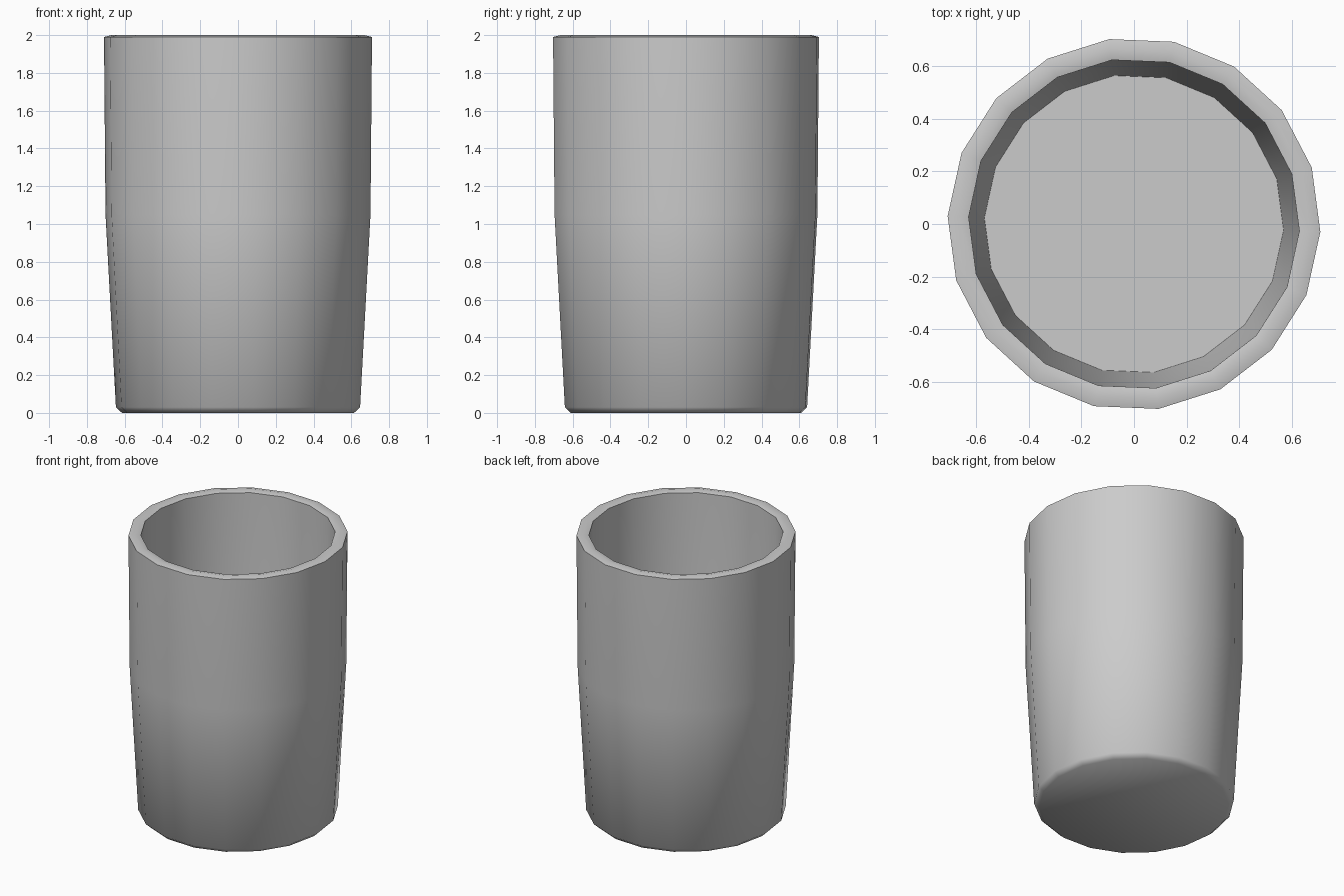
import bpy, bmesh, math

if "Cube" in bpy.data.objects:
    bpy.data.objects.remove(bpy.data.objects["Cube"])

SIDES = 18
OFFSET = math.radians(-2.4)

# Cup cross-section (radius, z): underside, outer wall, rim, inner wall, floor
profile = [(0.615, 0.0), (0.647, 0.03), (0.702, 1.05), (0.71, 1.99),
           (0.67, 2.0), (0.63, 1.99), (0.622, 1.05), (0.57, 0.09)]

bm = bmesh.new()
rings = []
for r, z in profile:
    rings.append([bm.verts.new((r * math.cos(OFFSET + 2 * math.pi * i / SIDES),
                                r * math.sin(OFFSET + 2 * math.pi * i / SIDES), z))
                  for i in range(SIDES)])

# Walls between neighbouring rings
for a, b in zip(rings, rings[1:]):
    for i in range(SIDES):
        j = (i + 1) % SIDES
        bm.faces.new((a[i], a[j], b[j], b[i]))

# Underside and inner floor
bm.faces.new(rings[0][::-1])
bm.faces.new(rings[-1])
bmesh.ops.recalc_face_normals(bm, faces=bm.faces)

mesh = bpy.data.meshes.new("cup")
bm.to_mesh(mesh)
bm.free()
cup = bpy.data.objects.new("cup", mesh)
bpy.context.collection.objects.link(cup)

# Smooth sides with crisp rim and floor edges
bpy.context.view_layer.objects.active = cup
cup.select_set(True)
bpy.ops.object.shade_smooth_by_angle(angle=math.radians(60))
